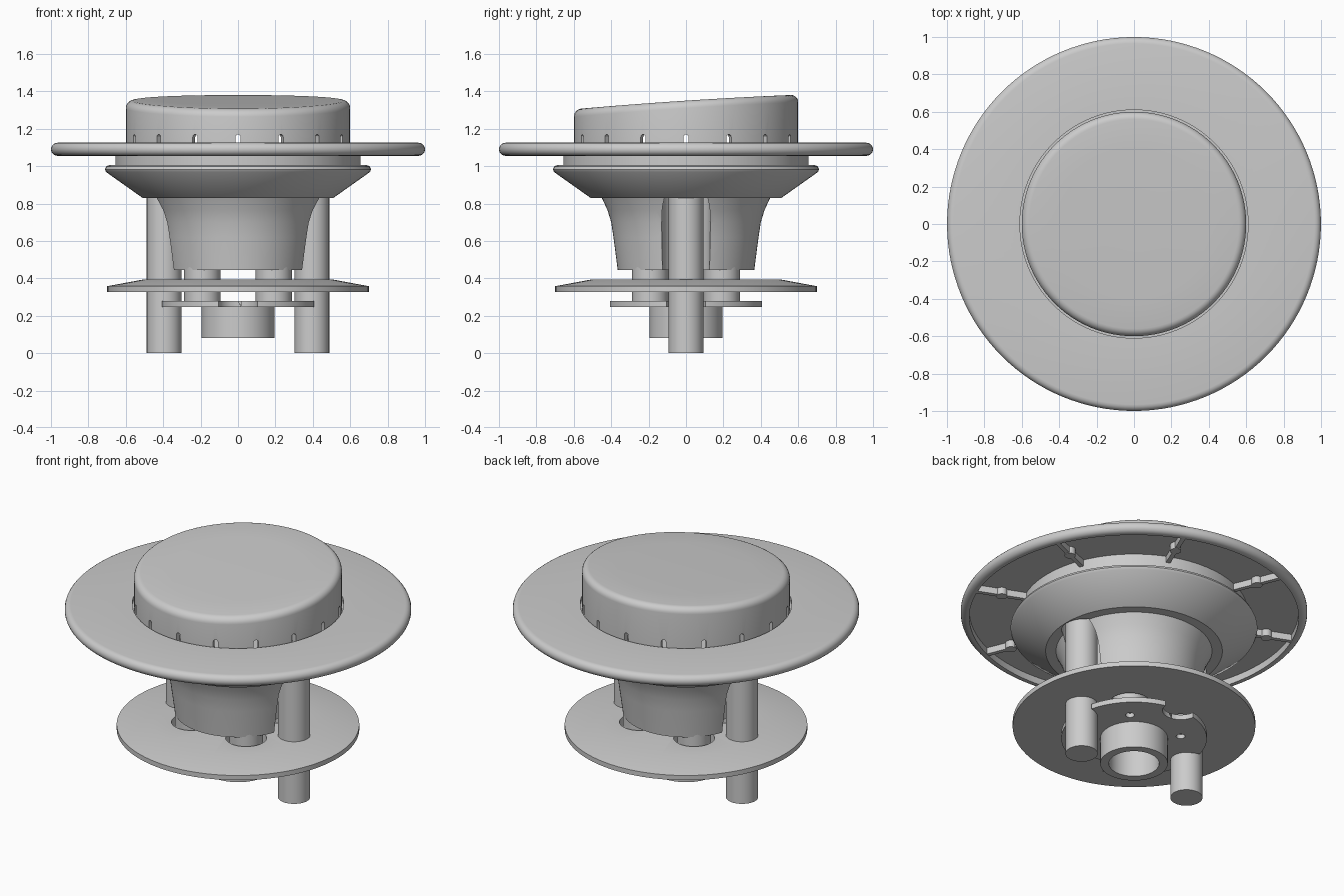
import bpy, bmesh, math
from mathutils import Matrix, Vector

if "Cube" in bpy.data.objects:
    bpy.data.objects.remove(bpy.data.objects["Cube"])


def finish(name, bm, smooth=True):
    bmesh.ops.remove_doubles(bm, verts=bm.verts, dist=1e-5)
    bmesh.ops.recalc_face_normals(bm, faces=bm.faces)
    me = bpy.data.meshes.new(name)
    bm.to_mesh(me)
    bm.free()
    ob = bpy.data.objects.new(name, me)
    bpy.context.collection.objects.link(ob)
    if smooth:
        shade(ob)
    return ob


def activate(ob):
    bpy.ops.object.select_all(action='DESELECT')
    ob.select_set(True)
    bpy.context.view_layer.objects.active = ob


def shade(ob):
    activate(ob)
    bpy.ops.object.shade_smooth_by_angle(angle=math.radians(30))


def lathe(name, profile, closed=False, n=96, warp=None):
    """Revolve (radius, z) points; closed joins last point to first."""
    bm = bmesh.new()
    rings = [[bm.verts.new((r * math.cos(2 * math.pi * i / n), r * math.sin(2 * math.pi * i / n), z))
              for i in range(n)] if r > 0 else [bm.verts.new((0, 0, z))] for r, z in profile]
    pairs = list(zip(rings, rings[1:] + rings[:1]))
    for a, b in pairs if closed else pairs[:-1]:
        for i in range(n):
            j = (i + 1) % n
            if len(a) == 1:
                bm.faces.new((a[0], b[i], b[j]))
            elif len(b) == 1:
                bm.faces.new((a[i], a[j], b[0]))
            else:
                bm.faces.new((a[i], a[j], b[j], b[i]))
    if warp:
        for v in bm.verts:
            v.co.z = warp(v.co)
    return finish(name, bm)


def rods(name, spots, r, z0, z1, n=40):
    """Upright cylinders at the given (x, y) spots."""
    bm = bmesh.new()
    for x, y in spots:
        bmesh.ops.create_cone(bm, cap_ends=True, segments=n, radius1=r, radius2=r, depth=z1 - z0,
                              matrix=Matrix.Translation((x, y, (z0 + z1) / 2)))
    return finish(name, bm)


def around(r, count, start=0):
    return [(r * math.cos(math.radians(start + 360 * k / count)),
             r * math.sin(math.radians(start + 360 * k / count))) for k in range(count)]


def cut(ob, cutter):
    activate(ob)
    m = ob.modifiers.new("cut", 'BOOLEAN')
    m.operation, m.solver, m.object = 'DIFFERENCE', 'EXACT', cutter
    bpy.ops.object.modifier_apply(modifier=m.name)
    bpy.data.objects.remove(cutter)
    shade(ob)


# Hollow cap with a slanted, gently curved top
def slant(co):
    if co.z < 1.22:
        return co.z
    return co.z + 0.065 * co.y - 0.02 * co.y ** 2


edge = [(0.56 + 0.04 * math.sin(math.radians(a)), 1.31 + 0.04 * math.cos(math.radians(a)))
        for a in range(0, 91, 15)]
cap = lathe("cap", [(0, 1.35), (0.2, 1.35), (0.4, 1.35)] + edge +
            [(0.6, 1.10), (0.565, 1.10), (0.565, 1.29), (0.54, 1.315), (0.3, 1.315), (0, 1.315)], warp=slant)

# Sixteen round-topped slots round the base of the cap
bm = bmesh.new()
outline = [(-0.014, 1.08), (0.014, 1.08)] + [
    (0.014 * math.cos(math.radians(a)), 1.155 + 0.014 * math.sin(math.radians(a))) for a in range(0, 181, 30)]
for k in range(16):
    rot = Matrix.Rotation(2 * math.pi * k / 16, 3, 'Z')
    a, b = [[bm.verts.new(rot @ Vector((r, y, z))) for y, z in outline] for r in (0.5, 0.7)]
    bm.faces.new(a)
    bm.faces.new(b[::-1])
    for i in range(len(a)):
        j = (i + 1) % len(a)
        bm.faces.new((a[i], a[j], b[j], b[i]))
cut(cap, finish("slot_cutter", bm, False))

# Wide flange with a rounded rim and recessed underside
rim = [(0.965 + 0.035 * math.sin(math.radians(a)), 1.09 + 0.035 * math.cos(math.radians(a)))
       for a in range(0, 181, 20)]
lathe("flange", [(0.61, 1.125)] + rim + [(0.95, 1.055), (0.95, 1.098), (0.61, 1.098)], closed=True, n=128)

# Ribs with small bosses under the flange
bm = bmesh.new()
for k in range(8):
    rot = Matrix.Rotation(math.radians(22.5 + 45 * k), 4, 'Z')
    bmesh.ops.create_cube(bm, size=1, matrix=rot @ Matrix.Translation((0.80, 0, 1.08)) @
                          Matrix.Diagonal((0.31, 0.026, 0.045, 1)))
finish("flange_ribs", bm)
rods("rib_bosses", around(0.80, 8, 22.5), 0.032, 1.055, 1.10, 20)

# Neck, flared collar and tapered body, with pockets for the legs
body = lathe("body", [(0, 1.10), (0.605, 1.10), (0.655, 1.099), (0.655, 1.005), (0.69, 1.005), (0.705, 0.998),
                      (0.712, 0.983), (0.705, 0.968), (0.51, 0.83), (0.45, 0.83), (0.42, 0.765),
                      (0.40, 0.70), (0.388, 0.62), (0.365, 0.445), (0, 0.445)])
cut(body, rods("pocket_cutter", [(-0.375, 0), (0.375, 0)], 0.13, 0.40, 0.95))

# Two long legs
rods("legs", [(-0.395, 0), (0.395, 0)], 0.093, 0, 0.96)

# Lower disc with clearance holes for the posts
posts = around(0.27, 4, 45)
disc = lathe("lower_disc", [(0, 0.395), (0.5, 0.395), (0.70, 0.358), (0.70, 0.328), (0, 0.328)])
cut(disc, rods("clearance_cutter", posts, 0.118, 0.2, 0.5))
rods("posts", posts, 0.097, 0.275, 0.46)

# Notched bracket plate with screw holes
bracket = lathe("bracket", [(0, 0.28), (0.42, 0.28), (0.42, 0.248), (0, 0.248)])
cut(bracket, rods("notch_cutter", around(0.42, 4), 0.105, 0.2, 0.35))
cut(bracket, rods("screw_hole_cutter", posts, 0.026, 0.2, 0.35, 20))

# Short tube at the bottom
lathe("bottom_tube", [(0.195, 0.26), (0.195, 0.08), (0.145, 0.08), (0.145, 0.26)], closed=True, n=64)
